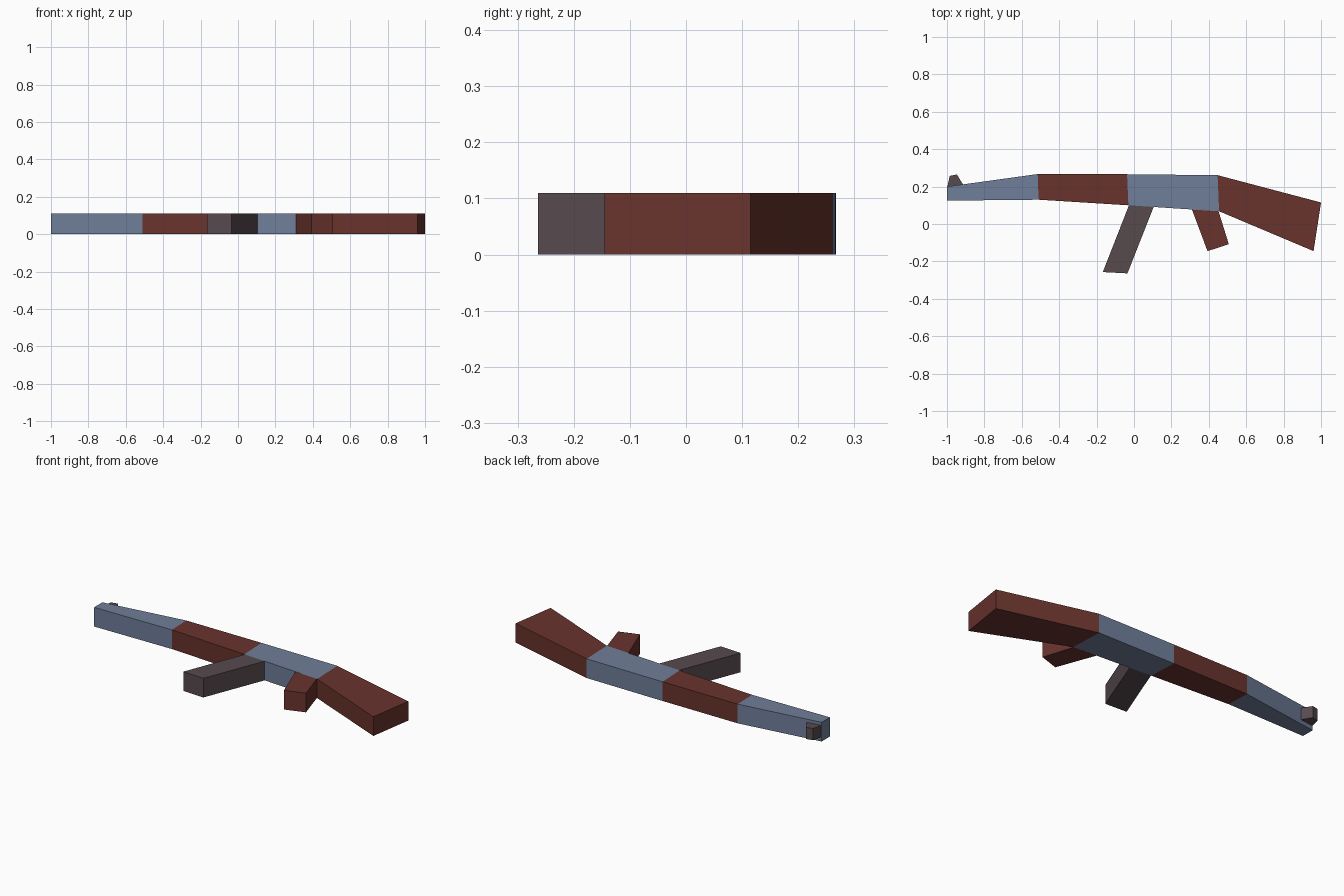
import bpy, bmesh

if "Cube" in bpy.data.objects:
    bpy.data.objects.remove(bpy.data.objects["Cube"])


def material(name, rgb):
    m = bpy.data.materials.new(name)
    m.diffuse_color = (*rgb, 1)
    m.use_nodes = True
    m.node_tree.nodes["Principled BSDF"].inputs["Base Color"].default_value = m.diffuse_color
    return m


steel = material("blue steel", (0.16, 0.21, 0.32))
wood = material("red brown wood", (0.14, 0.033, 0.026))
grey = material("dark warm grey", (0.095, 0.069, 0.076))


def plate(name, outline, mat, z0=0.0, z1=0.11):
    """Extrude a flat outline from z0 up to z1."""
    bm = bmesh.new()
    face = bm.faces.new([bm.verts.new((x, y, z0)) for x, y in outline])
    top = bmesh.ops.extrude_face_region(bm, geom=[face])["geom"]
    for v in top:
        if isinstance(v, bmesh.types.BMVert):
            v.co.z = z1
    bmesh.ops.recalc_face_normals(bm, faces=bm.faces[:])
    mesh = bpy.data.meshes.new(name)
    bm.to_mesh(mesh)
    bm.free()
    mesh.materials.append(mat)
    ob = bpy.data.objects.new(name, mesh)
    bpy.context.collection.objects.link(ob)
    return ob


# Body, front to back
plate("barrel", [(-1, 0.2), (-1, 0.125), (-0.51, 0.13), (-0.515, 0.267)], steel)
plate("handguard", [(-0.515, 0.267), (-0.51, 0.13), (-0.03, 0.1), (-0.037, 0.266)], wood)
plate("receiver", [(-0.037, 0.266), (-0.03, 0.1), (0.455, 0.068), (0.447, 0.261)], steel)
plate("stock", [(0.447, 0.261), (0.455, 0.068), (0.96, -0.145), (1, 0.115)], wood)

# Parts hanging below the body
plate("magazine", [(-0.027, 0.1), (-0.167, -0.257), (-0.035, -0.264), (0.105, 0.091)], grey)
plate("grip", [(0.31, 0.077), (0.393, -0.145), (0.507, -0.108), (0.452, 0.068)], wood)

# Front sight, narrower than the barrel
plate("front_sight", [(-0.998, 0.2), (-0.914, 0.211), (-0.947, 0.265), (-0.985, 0.257)],
      grey, 0.025, 0.092)
